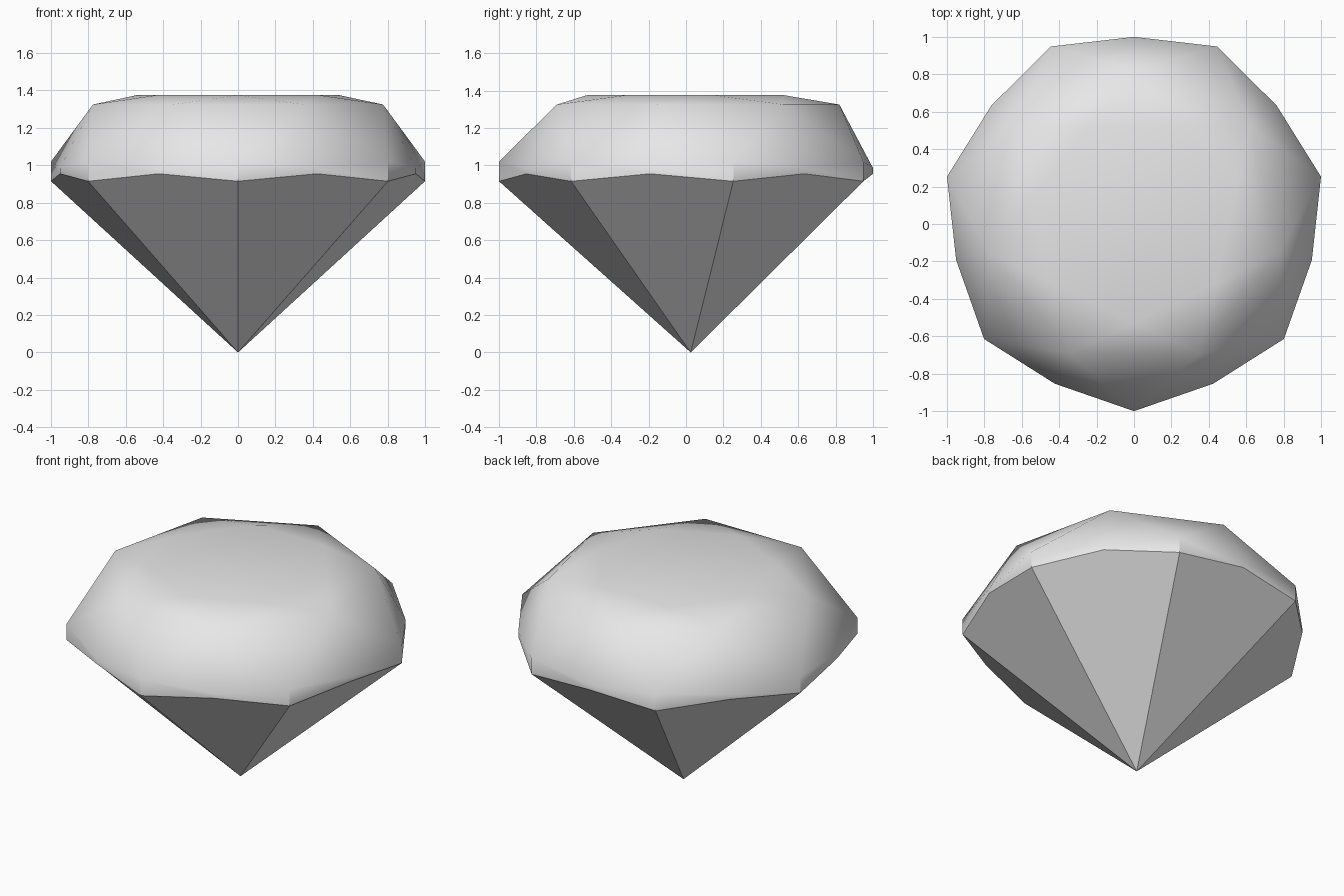
import bpy
import bmesh
import math

cube = bpy.data.objects.get("Cube")
if cube:
    bpy.data.objects.remove(cube, do_unlink=True)

SIDES = 7
STEP = math.tau / SIDES
CENTRE_Y = 0.025

# Colour
grey = bpy.data.materials.new("pale_grey")
grey.use_nodes = True
colour = (0.8, 0.8, 0.8, 1)
grey.diffuse_color = colour
grey.node_tree.nodes["Principled BSDF"].inputs["Base Color"].default_value = colour

bm = bmesh.new()


def ring(radius, z, turn=0.0):
    """Ring of vertices, starting at the front, turned by a share of a step."""
    angles = [(i + turn) * STEP for i in range(SIDES)]
    return [bm.verts.new((radius * math.sin(a), CENTRE_Y - radius * math.cos(a), z))
            for a in angles]


# Rings from the table down to the tip
table = ring(0.555, 1.375)
shoulder = ring(0.795, 1.325, 0.5)
upper_corner = ring(1.025, 1.02)
upper_middle = ring(0.975, 0.985, 0.5)
lower_corner = ring(1.025, 0.915)
lower_middle = ring(0.975, 0.955, 0.5)
tip = bm.verts.new((0, CENTRE_Y, 0))

bm.faces.new(table)
for i in range(SIDES):
    n, p = (i + 1) % SIDES, i - 1
    facets = [
        # Facets around the table
        (table[i], table[n], shoulder[i]),
        (table[i], shoulder[p], shoulder[i]),
        # Crown
        (shoulder[p], shoulder[i], upper_corner[i]),
        (shoulder[i], upper_corner[i], upper_middle[i]),
        (shoulder[i], upper_middle[i], upper_corner[n]),
        # Girdle
        (upper_corner[i], upper_middle[i], lower_middle[i], lower_corner[i]),
        (upper_middle[i], upper_corner[n], lower_corner[n], lower_middle[i]),
        # Pavilion
        (lower_corner[i], lower_middle[i], lower_corner[n], tip),
    ]
    for facet in facets:
        bm.faces.new(facet)

bmesh.ops.recalc_face_normals(bm, faces=bm.faces)
mesh = bpy.data.meshes.new("cut_gem")
bm.to_mesh(mesh)
bm.free()
mesh.materials.append(grey)

gem = bpy.data.objects.new("cut_gem", mesh)
bpy.context.collection.objects.link(gem)
bpy.ops.object.select_all(action="DESELECT")
gem.select_set(True)
bpy.context.view_layer.objects.active = gem
bpy.ops.object.shade_smooth_by_angle(angle=math.radians(30))
